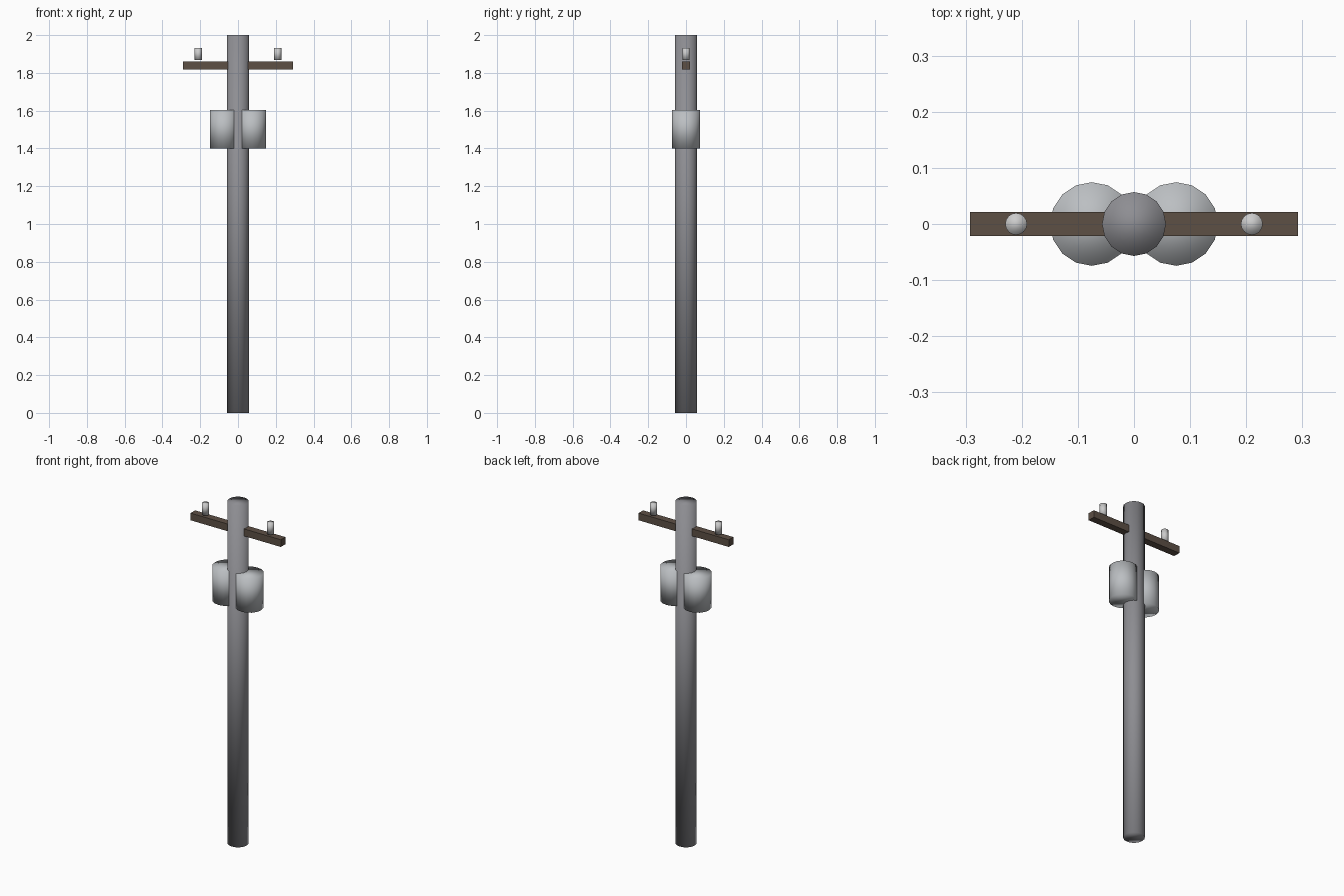
import bpy

if "Cube" in bpy.data.objects:
    bpy.data.objects.remove(bpy.data.objects["Cube"])


def material(name, rgb):
    m = bpy.data.materials.new(name)
    m.diffuse_color = (*rgb, 1)
    m.use_nodes = True
    m.node_tree.nodes["Principled BSDF"].inputs["Base Color"].default_value = m.diffuse_color
    return m


pole_grey = material("pole_grey", (0.27, 0.27, 0.29))
tank_grey = material("tank_grey", (0.50, 0.52, 0.54))
wood = material("dark_wood", (0.11, 0.08, 0.06))
ceramic = material("ceramic", (0.75, 0.75, 0.72))


def cylinder(name, x, radius, z0, z1, mat):
    # caps share the side normals, giving soft rounded shading
    bpy.ops.mesh.primitive_cylinder_add(
        vertices=16, radius=radius, depth=z1 - z0, location=(x, 0, (z0 + z1) / 2))
    ob = bpy.context.object
    ob.name = name
    ob.data.materials.append(mat)
    bpy.ops.object.shade_smooth()
    return ob


# Main pole
cylinder("pole", 0, 0.057, 0, 2, pole_grey)

# Crossarm through the pole
bpy.ops.mesh.primitive_cube_add(size=1, location=(0, 0, 1.839))
arm = bpy.context.object
arm.name = "crossarm"
arm.scale = (0.584, 0.042, 0.042)
bpy.ops.object.transform_apply(location=False, rotation=False, scale=True)
arm.data.materials.append(wood)

# Transformer tanks and insulators on both sides
for side, s in (("left", -1), ("right", 1)):
    cylinder(f"transformer_tank_{side}", s * 0.075, 0.0745, 1.401, 1.603, tank_grey)
    cylinder(f"insulator_{side}", s * 0.21, 0.0195, 1.868, 1.933, ceramic)
